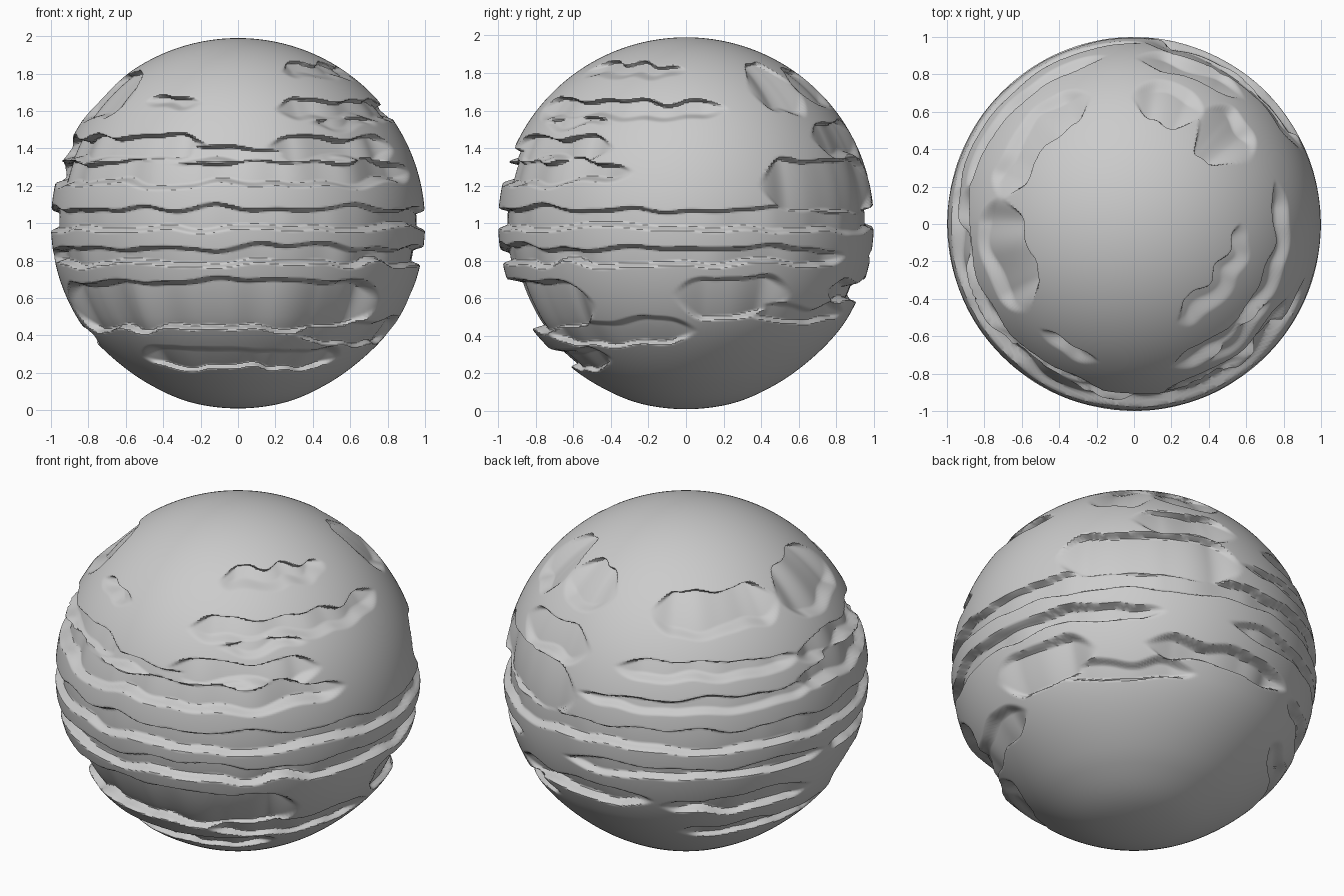
import bpy, bmesh
from math import atan2, degrees, radians, sin, cos, hypot
from mathutils import noise, Vector

if "Cube" in bpy.data.objects:
    bpy.data.objects.remove(bpy.data.objects["Cube"])

# Eroded strata: (start azimuth, end azimuth, z low, z high, depth)
# azimuth in degrees: 0 = front (-y), 90 = right (+x)
GROOVES = [
    # upper right
    (22, 92, 1.77, 1.85, .05),
    (13, 108, 1.55, 1.66, .055), (25, 64, 1.50, 1.57, .04),
    # upper left
    (-43, -13, 1.60, 1.69, .05), (-102, -50, 1.54, 1.81, .05),
    (-162, -100, 1.58, 1.78, .05),
    # shoulder bands
    (-105, -8, 1.33, 1.47, .07), (8, 66, 1.32, 1.47, .06),
    (-60, 45, 1.30, 1.42, .045),
    (-108, 74, 1.20, 1.34, .06), (-172, -100, 1.36, 1.46, .05),
    (-185, -95, 1.20, 1.27, .04),
    # equator bands
    (-400, 400, .955, 1.09, .045), (-95, 152, .77, .88, .055),
    (-190, -92, .79, .87, .045),
    # lower bands
    (-82, 58, .42, .70, .075), (85, 128, .50, .73, .06),
    (110, 165, .47, .57, .05), (142, 205, .58, .70, .07),
    (20, 95, .35, .50, .055), (-50, 55, .22, .34, .06),
    (-155, -95, .54, .67, .05), (-150, -75, .35, .45, .05),
    # back right patches
    (118, 150, 1.57, 1.85, .05), (138, 180, 1.35, 1.55, .05),
    (113, 178, 1.04, 1.35, .05), (146, 182, 1.62, 1.82, .05),
]


def smooth(t):
    t = min(max(t, 0.0), 1.0)
    return t * t * (3 - 2 * t)


def groove_depth(a, z, groove):
    a0, a1, lo, hi, depth = groove
    if a1 > 180 and a < 0 and a + 360 < a1:
        a += 360
    elif a0 < -180 and a > 0 and a - 360 > a0:
        a -= 360
    if not (a0 < a < a1 and lo - .05 < z < hi + .05):
        return 0.0
    # rounded ends, wavy upper and lower rims
    taper = smooth(min(a - a0, a1 - a) / 12)
    s, c = sin(radians(a)) * 4, cos(radians(a)) * 4
    wave = noise.noise(Vector((s, c, hi * 9)))
    wave2 = noise.noise(Vector((s, c, lo * 9 + 5)))
    mid, half = (lo + hi) / 2, (hi - lo) / 2
    top = mid + half * taper ** .5 + .04 * wave * taper
    bottom = mid - half * taper ** .5 + .04 * wave2 * taper
    # sharp top, softer floor
    rim = smooth((top - z) / .02) * smooth((z - bottom) / .03)
    return depth * taper * rim * (1 + .5 * wave2)


# Eroded layered sphere
bm = bmesh.new()
bmesh.ops.create_uvsphere(bm, u_segments=340, v_segments=380, radius=1)
for v in bm.verts:
    x, y, z = v.co
    z = 1 + .99 * z
    rho = hypot(x, y)
    if rho > .2:
        a = degrees(atan2(x, -y))
        cut = max(groove_depth(a, z, g) for g in GROOVES)
        # gentle overall wear toward the base
        cut += .02 * smooth((.5 - z) / .3) * smooth((rho - .2) / .3)
        k = (rho - cut) / rho
        x, y = x * k, y * k
    v.co = (x, y, z)
mesh = bpy.data.meshes.new("layered_rock_sphere")
bm.to_mesh(mesh)
bm.free()
ball = bpy.data.objects.new("layered_rock_sphere", mesh)
bpy.context.collection.objects.link(ball)
bpy.context.view_layer.objects.active = ball
ball.select_set(True)
bpy.ops.object.shade_smooth_by_angle(angle=radians(40))
